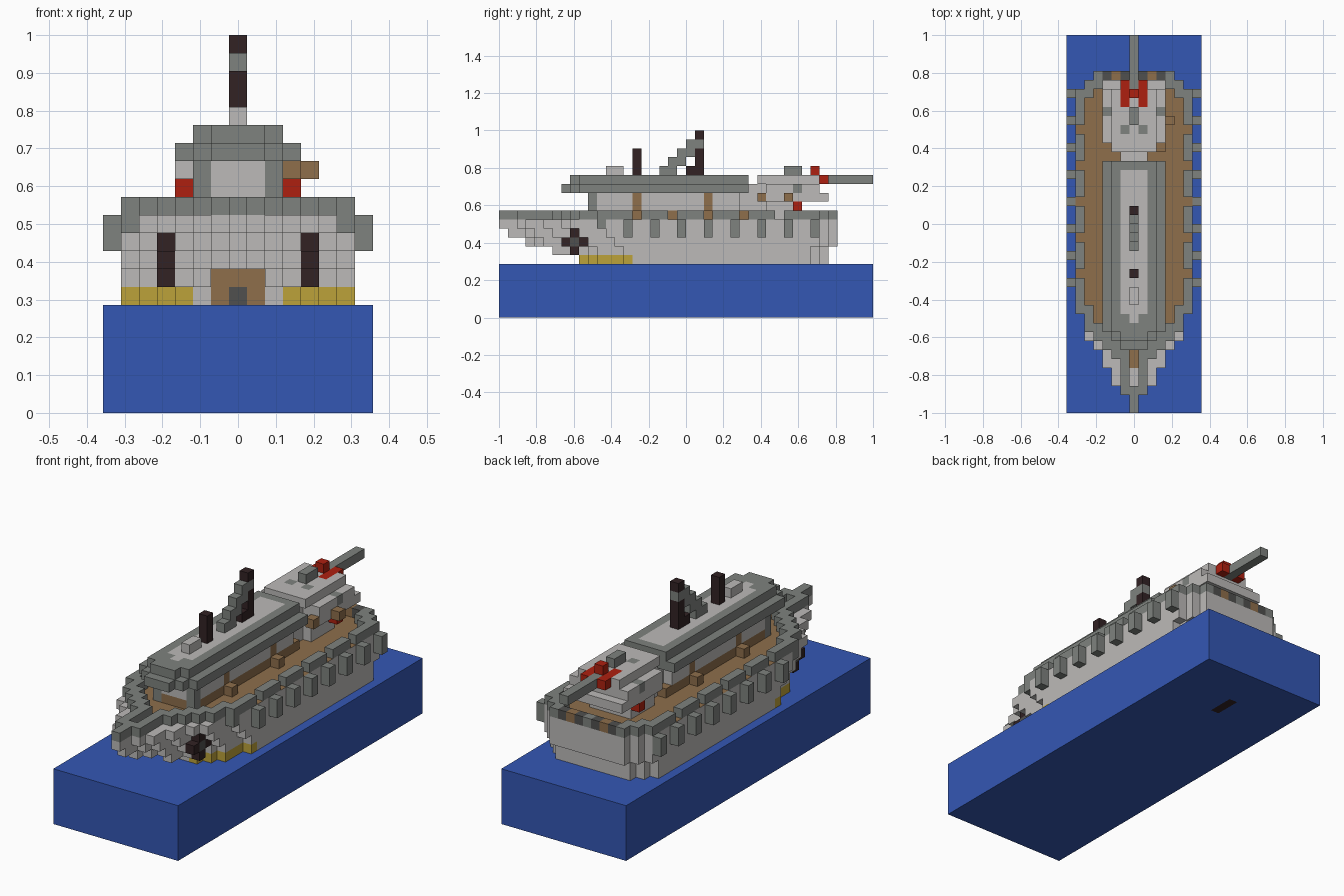
import bpy
import bmesh
from mathutils import Vector

cube = bpy.data.objects.get("Cube")
if cube:
    bpy.data.objects.remove(cube, do_unlink=True)

UNIT = 1 / 21            # edge of one block
LENGTH = 42


def linear(c):
    c /= 255
    return c / 12.92 if c <= 0.04045 else ((c + 0.055) / 1.055) ** 2.4


COLOURS = {
    "sea_blue": (52, 87, 180),
    "pale_grey": (188, 186, 184),
    "mid_grey": (126, 130, 126),
    "dark_grey": (80, 80, 78),
    "deck_brown": (142, 110, 75),
    "soot_black": (50, 34, 36),
    "signal_red": (174, 32, 16),
    "trim_yellow": (188, 162, 58),
}
materials = {}
for name, rgb in COLOURS.items():
    mat = bpy.data.materials.new(name)
    mat.use_nodes = True
    colour = tuple(linear(c) for c in rgb) + (1.0,)
    mat.diffuse_color = colour
    mat.node_tree.nodes["Principled BSDF"].inputs["Base Color"].default_value = colour
    materials[name] = mat

# Block map: position -> (part, colour); later parts replace earlier ones
blocks = {}


def fill(part, colour, xs, ys, zs, mirror=False):
    for x in range(xs[0], xs[1] + 1):
        for y in range(ys[0], ys[1] + 1):
            for z in range(zs[0], zs[1] + 1):
                blocks[x, y, z] = (part, colour)
                if mirror:
                    blocks[-x, y, z] = (part, colour)


def dot(part, colour, x, y, z, mirror=False):
    fill(part, colour, (x, x), (y, y), (z, z), mirror)


# Half widths of the ship, from bow to stern
HULL_BOW = [0, 0, 1, 2, 2, 3, 3, 4, 5, 5, 5]
RIM_BOW = [0, 0, 1, 1, 1, 1, 2, 3, 4, 5, 5]
STERN = 37


def half_width(bow, y, stern=STERN):
    if y < 0 or y > stern:
        return -1
    if y < len(bow):
        return bow[y]
    return min(6, 4 + stern - y)


# Sea block with a dark inlay underneath
fill("sea", "sea_blue", (-7, 7), (0, LENGTH - 1), (0, 5))
fill("keel_mark", "soot_black", (0, 0), (34, 36), (0, 0))

# Hull: each lower layer starts further aft
LAYERS = {6: (3, 9), 7: (3, 6), 8: (2, 3), 9: (1, 1), 10: (0, 0)}
for z, (shift, start) in LAYERS.items():
    stern = STERN - 1 if z < 8 else STERN
    for y in range(start, stern + 1):
        w = half_width(HULL_BOW, y - shift) if y < 20 else half_width(HULL_BOW, y, stern)
        for x in range(-w, w + 1):
            yellow = z == 6 and y < 15 and abs(x) > 2
            dot("hull", "trim_yellow" if yellow else "pale_grey", x, y, z)

# Bow recess with a brown door
for x in (-1, 0, 1):
    for z in (6, 7):
        for y in range(5, 9):
            blocks.pop((x, y, z), None)
        dot("bow_door", "deck_brown", x, 9, z)
dot("bow_door", "dark_grey", 0, 9, 6)

# Deck rim with gaps
GAPS = range(15, 32, 4)
for y in range(STERN + 1):
    w = half_width(RIM_BOW, y)
    for x in range(-w, w + 1):
        edge = any(abs(x + i) > half_width(RIM_BOW, y + j)
                   for i in (-1, 0, 1) for j in (-1, 0, 1))
        if edge and not (abs(x) == 6 and y in GAPS):
            colour = "mid_grey"
            if y == STERN:
                colour = {1: "dark_grey", 2: "deck_brown", 3: "dark_grey"}.get(abs(x), colour)
            dot("deck_rim", colour, x, y, 11)

# Side sponsons
dot("sponsons", "mid_grey", 6, 11, 10, True)
for y in range(14, 36, 3):
    fill("sponsons", "mid_grey", (7, 7), (y, y), (9, 10), True)

# Cross-shaped anchors
for dy, dz in ((-1, 0), (1, 0), (0, -1), (0, 1)):
    dot("anchors", "soot_black", 4, 8 + dy, 8 + dz, True)
dot("anchors", "dark_grey", 4, 8, 8, True)

# Cabin walls, doors and crates
fill("cabin", "deck_brown", (-2, 2), (10, 27), (11, 11))
fill("cabin", "pale_grey", (-2, 2), (10, 26), (12, 13))
fill("cabin", "mid_grey", (2, 2), (10, 10), (11, 13), True)
fill("cabin", "pale_grey", (-1, 1), (27, 29), (11, 13))
for y in (15, 23):
    fill("cabin_doors", "deck_brown", (2, 2), (y, y), (11, 13), True)
    dot("deck_crates", "deck_brown", 3, y, 11, True)

# Two-tier roof with a pale centre
for y in range(7, 28):
    low, high = min(3, y - 6), min(2, y - 7)
    fill("roof", "mid_grey", (-low, low), (y, y), (14, 14))
    if y > 7:
        fill("roof", "mid_grey", (-high, high), (y, y), (15, 15))
    if 10 <= y < 27:
        mid = min(1, y - 10)
        fill("roof", "pale_grey", (-mid, mid), (y, y), (15, 15))

# Roof hatch, funnels and the sloping brace
fill("roof_hatch", "pale_grey", (0, 0), (12, 13), (16, 16))
fill("front_funnel", "soot_black", (0, 0), (15, 15), (16, 18))
fill("rear_funnel", "soot_black", (0, 0), (22, 22), (16, 20))
dot("rear_funnel", "mid_grey", 0, 22, 19)
dot("rear_funnel", "soot_black", 0, 21, 16)
for step in range(4):
    fill("funnel_brace", "mid_grey", (0, 0), (18 + step, 18 + step),
         (max(16, 15 + step), 16 + step))

# Gun turret
fill("turret", "pale_grey", (-2, 2), (30, 33), (11, 12))
fill("turret", "pale_grey", (-3, 3), (30, 36), (13, 13))
fill("turret", "pale_grey", (-3, 3), (30, 35), (14, 14))
fill("turret", "pale_grey", (-2, 2), (29, 35), (15, 15))
fill("turret", "pale_grey", (-1, 1), (28, 29), (14, 14))
dot("turret", "mid_grey", 3, 33, 14, True)
dot("turret", "mid_grey", 1, 31, 15, True)
dot("turret", "signal_red", 3, 33, 12, True)
fill("turret_sight", "mid_grey", (0, 0), (32, 33), (16, 16))
fill("gun_mount", "signal_red", (1, 1), (34, 36), (15, 15), True)
dot("gun_mount", "signal_red", 0, 35, 16)
fill("gun_barrel", "mid_grey", (0, 0), (36, LENGTH - 1), (15, 15))

# Brown boxes on one flank of the turret
dot("turret_boxes", "deck_brown", 3, 29, 13)
fill("turret_boxes", "deck_brown", (3, 4), (32, 32), (13, 13))


def face_colour(part, colour, cell, normal):
    # Planked deck on top of the hull, inside the rim
    x, y, z = cell
    if part == "hull" and z == 10 and normal.z > 0 and y > 4 \
            and abs(x) <= half_width(RIM_BOW, y):
        return "deck_brown"
    return colour


AXES = [Vector(a) for a in ((1, 0, 0), (0, 1, 0), (0, 0, 1))]


def build(part):
    # Outer faces only, each a flat square
    bm = bmesh.new()
    used, corners = [], {}
    for cell, (owner, colour) in blocks.items():
        if owner != part:
            continue
        centre = Vector(cell)
        for k in range(3):
            for sign in (-1, 1):
                normal = AXES[k] * sign
                if tuple(int(c) for c in centre + normal) in blocks:
                    continue
                u, v = AXES[(k + 1) % 3] / 2, AXES[(k + 2) % 3] / 2
                mid = centre + normal / 2
                ring = [mid + u + v, mid - u + v, mid - u - v, mid + u - v]
                verts = []
                for p in ring[::sign]:
                    key = tuple(p)
                    if key not in corners:
                        place = (p.x, p.y + 0.5 - LENGTH / 2, p.z + 0.5)
                        corners[key] = bm.verts.new(Vector(place) * UNIT)
                    verts.append(corners[key])
                face = bm.faces.new(verts)
                tint = face_colour(part, colour, cell, normal)
                if tint not in used:
                    used.append(tint)
                face.material_index = used.index(tint)
    mesh = bpy.data.meshes.new(part)
    bm.to_mesh(mesh)
    bm.free()
    for tint in used:
        mesh.materials.append(materials[tint])
    bpy.context.scene.collection.objects.link(bpy.data.objects.new(part, mesh))


for part in dict.fromkeys(owner for owner, _ in blocks.values()):
    build(part)
